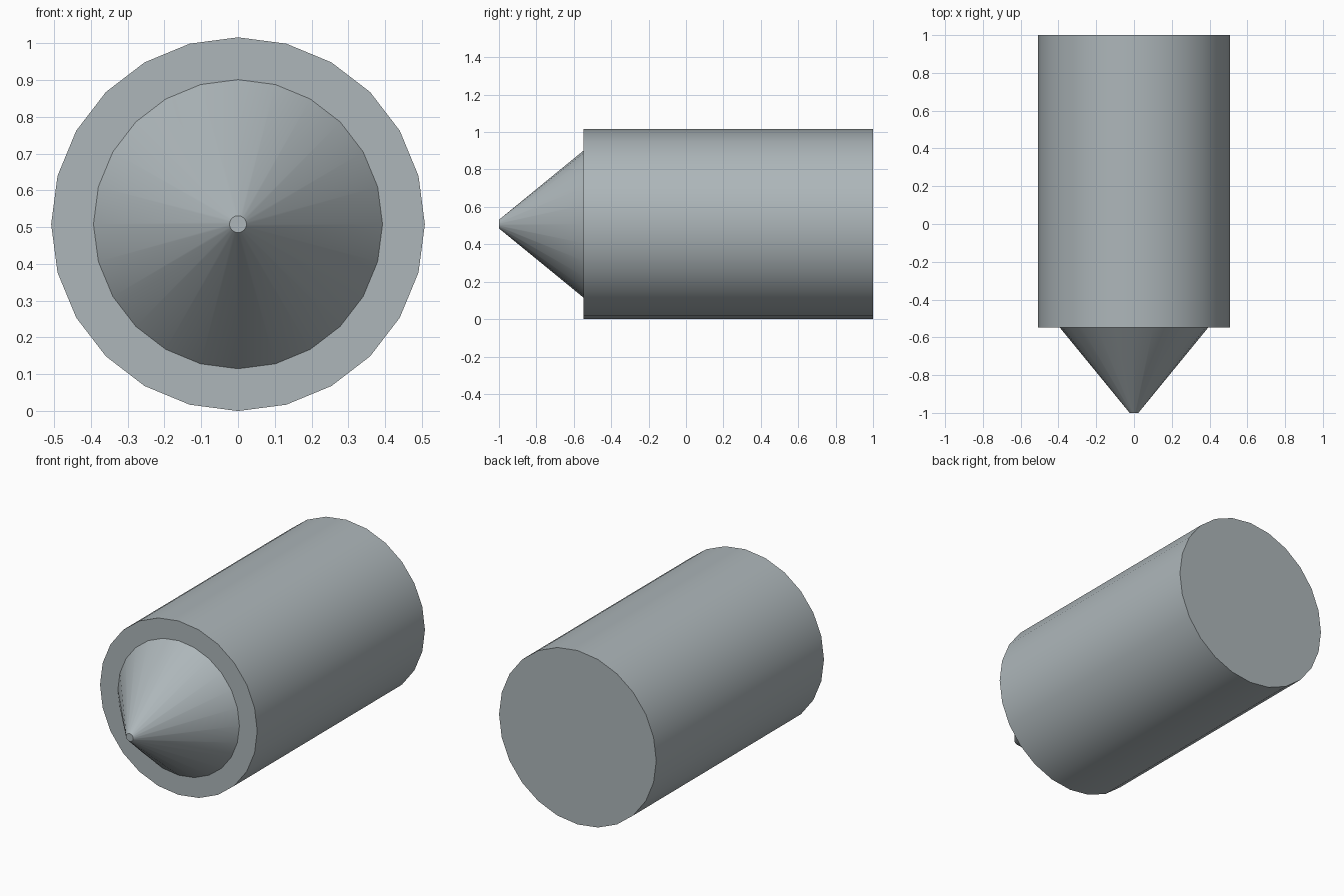
import bpy, bmesh, math
from mathutils import Matrix

if "Cube" in bpy.data.objects:
    bpy.data.objects.remove(bpy.data.objects["Cube"], do_unlink=True)

RADIUS, SIDES = 0.508, 24
SHOULDER = -0.548  # y where the body meets the tip

steel = bpy.data.materials.new("steel_grey")
steel.use_nodes = True
colour = (0.42, 0.47, 0.49, 1)
steel.diffuse_color = colour
steel.node_tree.nodes["Principled BSDF"].inputs["Base Color"].default_value = colour


def turned_part(name, back_radius, front_radius, back_y, front_y, open_back=False):
    """Round part lying along y, tapering towards the front."""
    bm = bmesh.new()
    bmesh.ops.create_cone(bm, cap_ends=True, segments=SIDES, radius1=back_radius,
                          radius2=front_radius, depth=back_y - front_y)
    if open_back:
        caps = [f for f in bm.faces if f.normal.z < -0.99]
        bmesh.ops.delete(bm, geom=caps, context='FACES_ONLY')
    place = Matrix.Translation((0, (back_y + front_y) / 2, RADIUS))
    bm.transform(place @ Matrix.Rotation(math.pi / 2, 4, 'X'))
    mesh = bpy.data.meshes.new(name)
    bm.to_mesh(mesh)
    bm.free()
    mesh.materials.append(steel)
    obj = bpy.data.objects.new(name, mesh)
    bpy.context.collection.objects.link(obj)
    bpy.ops.object.select_all(action='DESELECT')
    obj.select_set(True)
    bpy.context.view_layer.objects.active = obj
    bpy.ops.object.shade_smooth_by_angle(angle=math.radians(30))


# Cylindrical body
turned_part("body", RADIUS, RADIUS, 1, SHOULDER)
# Tapered tip with a small blunt end
turned_part("cone_tip", 0.393, 0.023, SHOULDER, -1, open_back=True)
